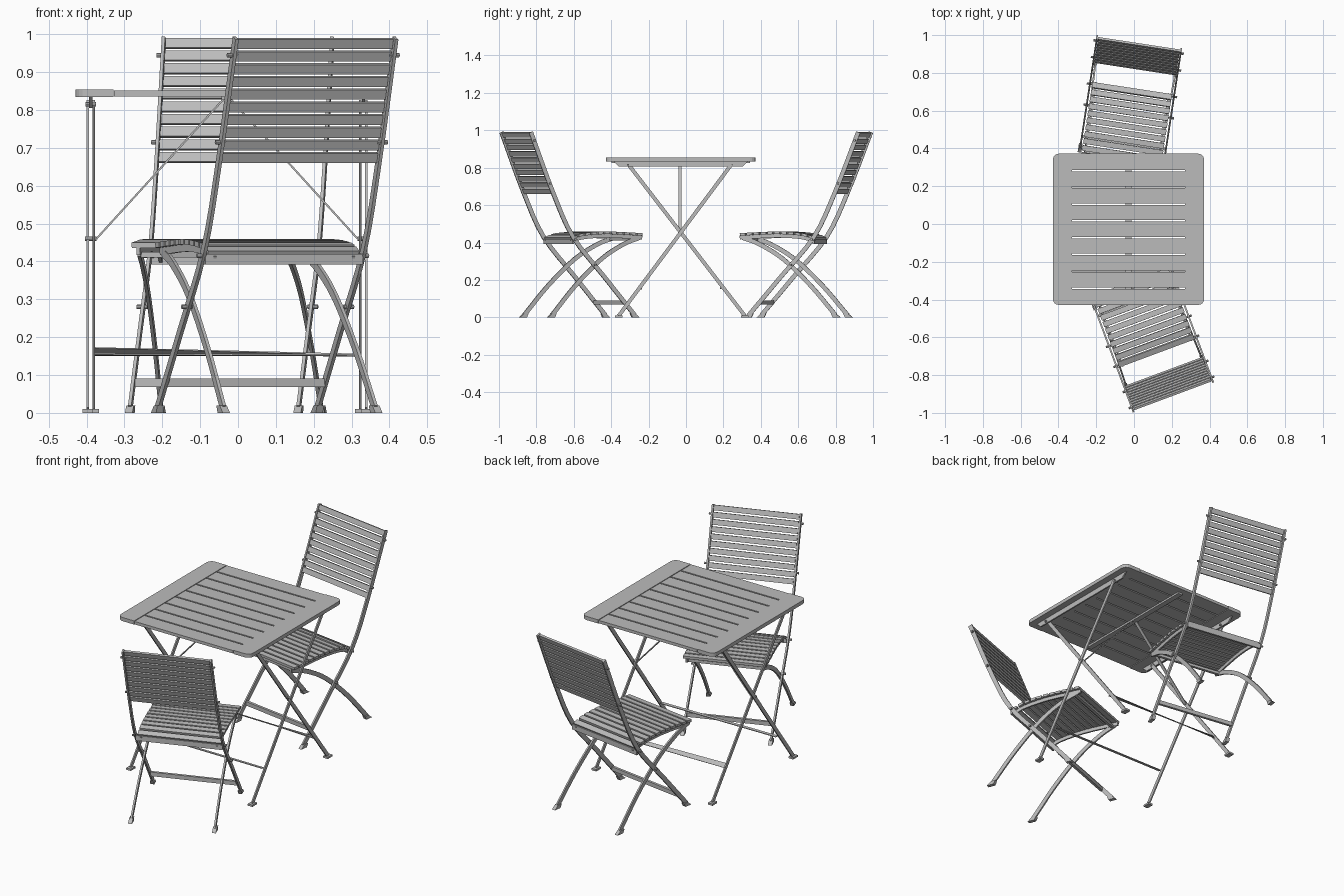
import bpy, bmesh, math
from mathutils import Vector, Matrix

cube = bpy.data.objects.get("Cube")
if cube:
    bpy.data.objects.remove(cube, do_unlink=True)

grey = bpy.data.materials.new("plain_grey")
grey.use_nodes = True
grey.diffuse_color = (0.5, 0.5, 0.5, 1)
grey.node_tree.nodes["Principled BSDF"].inputs["Base Color"].default_value = (0.5, 0.5, 0.5, 1)


def finish(name, bm, place=None):
    bmesh.ops.recalc_face_normals(bm, faces=bm.faces)
    mesh = bpy.data.meshes.new(name)
    bm.to_mesh(mesh)
    bm.free()
    mesh.materials.append(grey)
    ob = bpy.data.objects.new(name, mesh)
    bpy.context.collection.objects.link(ob)
    if place:
        ob.matrix_world = place
    return ob


def box(name, lo, hi, place=None, tilt=0):
    lo, hi = Vector(lo), Vector(hi)
    bm = bmesh.new()
    bmesh.ops.create_cube(bm, size=1, matrix=Matrix.Rotation(tilt, 4, 'X') @ Matrix.Diagonal((*(hi - lo), 1)))
    bmesh.ops.translate(bm, vec=(lo + hi) / 2, verts=bm.verts)
    return finish(name, bm, place)


def strip(name, pts, sides, w, t, place=None):
    """Sweep a flat bar: t thick along the side vector, w wide across it."""
    pts = [Vector(p) for p in pts]
    bm, rings = bmesh.new(), []
    for i, p in enumerate(pts):
        d = (pts[min(i + 1, len(pts) - 1)] - pts[max(i - 1, 0)]).normalized()
        s = Vector(sides[min(i, len(sides) - 1)]).normalized()
        n = d.cross(s).normalized()
        rings.append([bm.verts.new(p + s * a * t / 2 + n * b * w / 2)
                      for a, b in ((1, 1), (1, -1), (-1, -1), (-1, 1))])
    for r, q in zip(rings, rings[1:]):
        for k in range(4):
            bm.faces.new((r[k], r[k - 1], q[k - 1], q[k]))
    bm.faces.new(rings[0])
    bm.faces.new(rings[-1])
    return finish(name, bm, place)


def prism(name, outline, axis, depth, place=None):
    """Extrude a closed outline by depth along axis."""
    bm = bmesh.new()
    face = bm.faces.new([bm.verts.new(p) for p in outline])
    new = bmesh.ops.extrude_face_region(bm, geom=[face])["geom"]
    bmesh.ops.translate(bm, vec=Vector(axis) * depth,
                        verts=[v for v in new if isinstance(v, bmesh.types.BMVert)])
    return finish(name, bm, place)


def bolt(name, at, length, r=0.006, place=None):
    bm = bmesh.new()
    bmesh.ops.create_cone(bm, cap_ends=True, segments=8, radius1=r, radius2=r, depth=length,
                          matrix=Matrix.Translation(at) @ Matrix.Rotation(math.pi / 2, 4, 'Y'))
    finish(name, bm, place)


def smooth_path(pts, steps=4):
    """Catmull-Rom through (y, z) points."""
    v = [Vector(p) for p in pts]
    v = [2 * v[0] - v[1]] + v + [2 * v[-1] - v[-2]]
    out = []
    for a, b, c, d in zip(v, v[1:], v[2:], v[3:]):
        for k in range(steps):
            t = k / steps
            out.append(0.5 * (2 * b + (c - a) * t + (2 * a - 5 * b + 4 * c - d) * t * t
                              + (3 * b - a - 3 * c + d) * t ** 3))
    return out + [v[-2]]


X = (1, 0, 0)

# Table top: rounded end boards with nine slats between them
CX, CY, HALF = -0.029, -0.028, 0.40
for s, side in ((-1, "right"), (1, "left")):
    outline = [(CX + s * 0.3, CY - HALF, 0.834)]
    for sy, start in ((-1, -90), (1, 0)):
        for k in range(5):
            a = math.radians(start + k * 22.5)
            outline.append((CX + s * (HALF - 0.03 + 0.03 * math.cos(a)),
                            CY + sy * (HALF - 0.03) + 0.03 * math.sin(a), 0.834))
    outline.append((CX + s * 0.3, CY + HALF, 0.834))
    prism("table_end_board_" + side, outline, (0, 0, 1), 0.02)
pitch = 2 * HALF / 9
for i in range(9):
    y = CY - HALF + i * pitch
    box(f"table_slat_{i + 1}", (CX - 0.298, y + 0.004 * (i > 0), 0.836),
        (CX + 0.298, y + pitch - 0.004 * (i < 8), 0.852))
box("table_centre_batten", (CX - 0.015, CY - 0.37, 0.826), (CX + 0.015, CY + 0.37, 0.836))

# Table frame: side rails, crossed legs, feet, bolts and stays
for s, side in ((-1, "right"), (1, "left")):
    x = CX + s * 0.36
    rail = [(x - 0.004, CY + y, z) for y, z in ((-0.36, 0.834), (-0.33, 0.806), (0.33, 0.806), (0.36, 0.834))]
    prism("table_rail_" + side, rail, X, 0.008)
    for end, top, foot, inset in (("back", -0.31, 0.315, 0.008), ("front", 0.245, -0.36, -0.008)):
        lx = x - s * inset
        strip(f"table_leg_{end}_{side}", [(lx, top, 0.82), (lx, foot, 0.008)], [X], 0.02, 0.007)
        box(f"table_foot_{end}_{side}", (lx - 0.014, foot - 0.02, 0), (lx + 0.014, foot + 0.02, 0.01))
        bolt(f"table_bolt_{end}_{side}", (x, top, 0.815), 0.028)
    bolt("table_pivot_" + side, (x, -0.032, 0.46), 0.03)
    strip("table_stay_" + side, [(x - s * 0.015, -0.032, 0.46), (CX + s * 0.01, -0.032, 0.828)],
          [(0, 1, 0)], 0.005, 0.018)
# Twisted cross bars between the legs
strip("table_cross_bar_back", [(CX - 0.355, 0.195, 0.162), (CX + 0.355, 0.195, 0.153)],
      [(0, 0.8, 0.6), (0, 0.1, 1)], 0.026, 0.004)
strip("table_cross_bar_front", [(CX - 0.35, -0.243, 0.155), (CX + 0.35, -0.243, 0.152)],
      [(0, 0.1, 1)], 0.016, 0.004)

POST = smooth_path([(0, 0.99), (0.125, 0.67), (0.24, 0.43), (0.42, 0.215), (0.592, 0.012)])
LEG = smooth_path([(0.63, 0.425), (0.54, 0.392), (0.41, 0.312), (0.26, 0.17), (0.125, 0.012)])
SEAT = smooth_path([(0.24, 0.42), (0.30, 0.442), (0.44, 0.452), (0.645, 0.443)], 3)


def seat_at(y):
    """Height and slope of the seat curve at distance y."""
    a, b = next((a, b) for a, b in zip(SEAT, SEAT[1:]) if y <= b.x)
    slope = (b.y - a.y) / (b.x - a.x)
    return a.y + slope * (y - a.x), math.atan(slope)


def build_chair(tag, place):
    for s, side in ((-1, "a"), (1, "b")):
        name = f"{tag}_{{}}_{side}".format
        # Long back posts, curved crossing legs and slanted shoes
        strip(name("post"), [(s * 0.225, *p) for p in POST], [X], 0.023, 0.009, place)
        strip(name("leg"), [(s * (0.195 + 0.02 * k / len(LEG)), *p) for k, p in enumerate(LEG)],
              [X], 0.023, 0.009, place)
        for part, u, y, lean in (("post_shoe", 0.225, 0.595, -1), ("leg_shoe", 0.215, 0.12, 1)):
            shoe = [(s * u - 0.01, y + lean * d, z)
                    for d, z in ((-0.022, 0), (0.018, 0), (0.028, 0.02), (0.002, 0.02))]
            prism(name(part), shoe, X, 0.02, place)
        # Seat rails and bolts
        strip(name("seat_rail"), [(s * 0.195, p.x, p.y - 0.016) for p in SEAT], [X], 0.02, 0.009, place)
        for part, y, z in (("top_bolt", 0.018, 0.945), ("low_bolt", 0.108, 0.715),
                           ("seat_bolt", 0.25, 0.415), ("pivot_bolt", 0.363, 0.28)):
            bolt(name(part), (s * 0.228, y, z), 0.028, 0.006, place)
    # Backrest slats
    for i in range(10):
        z = 0.976 - i * 0.0335
        y = 0.003 + 0.125 * (0.99 - z) / 0.32
        box(f"{tag}_back_slat_{i + 1}", (-0.219, y - 0.006, z - 0.0135), (0.219, y + 0.006, z + 0.0135),
            place, 0.36)
    # Seat slats, evenly spaced over the curved rails
    for i in range(11):
        y = 0.256 + i * 0.0372
        z, tilt = seat_at(y)
        box(f"{tag}_seat_slat_{i + 1}", (-0.213, y - 0.0145, z - 0.007),
            (0.213, y + 0.0145, z + 0.007), place, tilt)
    # Cross bars
    box(tag + "_seat_cross_bar", (-0.222, 0.238, 0.392), (0.222, 0.248, 0.42), place)
    box(tag + "_front_cross_bar", (-0.195, 0.605, 0.41), (0.195, 0.62, 0.425), place)
    box(tag + "_foot_cross_bar", (-0.222, 0.524, 0.069), (0.222, 0.538, 0.091), place)


for tag, x, y, turn in (("front_chair", 0.205, -0.908, 20.4), ("back_chair", 0.027, 0.955, 171.3)):
    build_chair(tag, Matrix.Translation((x, y, 0)) @ Matrix.Rotation(math.radians(turn), 4, 'Z'))
